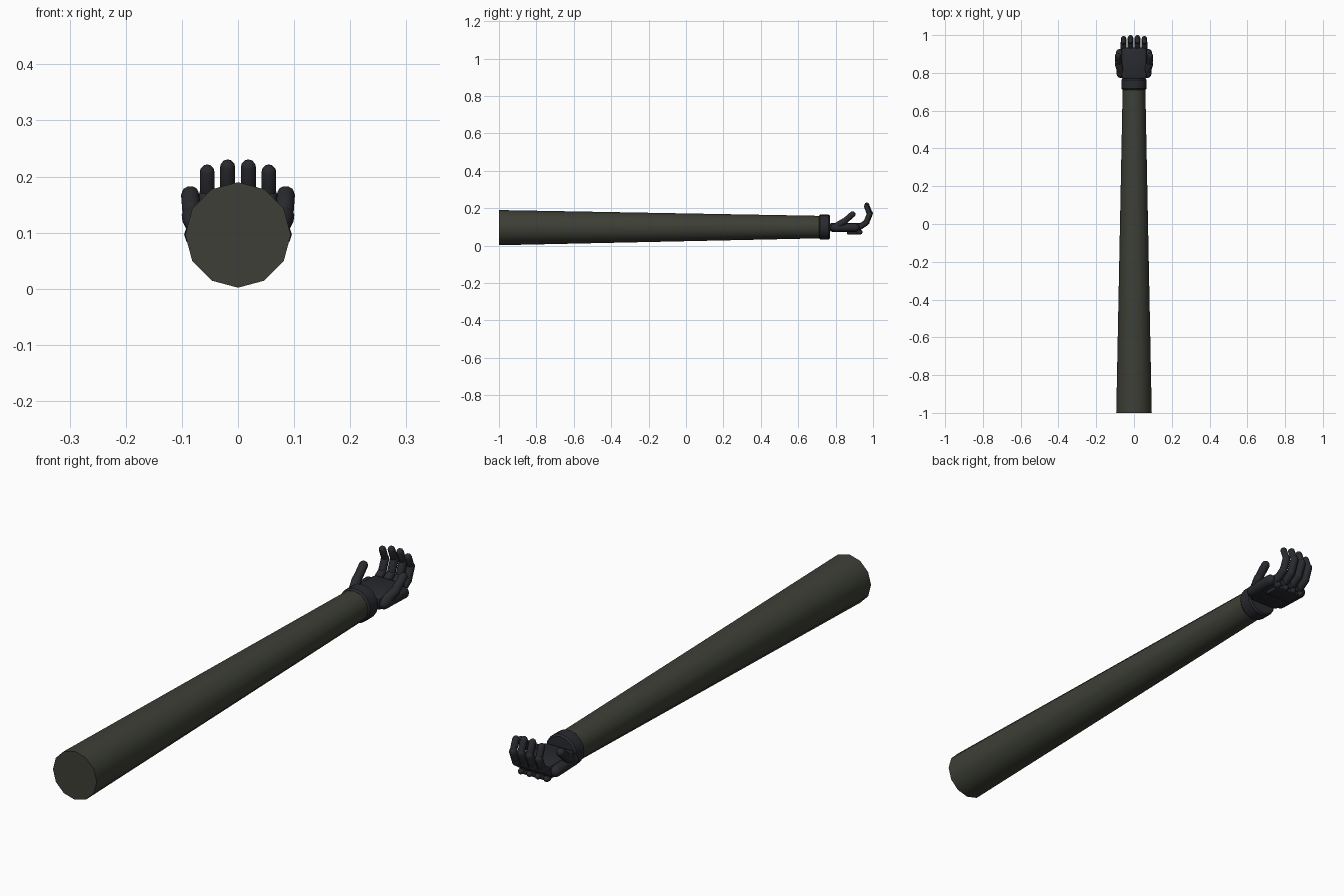
import bpy, bmesh, math
from mathutils import Vector

if "Cube" in bpy.data.objects:
    bpy.data.objects.remove(bpy.data.objects["Cube"])


def material(name, color):
    m = bpy.data.materials.new(name)
    m.diffuse_color = (*color, 1)
    m.use_nodes = True
    m.node_tree.nodes["Principled BSDF"].inputs["Base Color"].default_value = m.diffuse_color
    return m


FABRIC = material("sleeve_fabric", (0.046, 0.05, 0.037))
GLOVE = material("glove", (0.022, 0.023, 0.028))


def finish(name, bm, mat, angle=40):
    bmesh.ops.recalc_face_normals(bm, faces=bm.faces)
    me = bpy.data.meshes.new(name)
    bm.to_mesh(me)
    bm.free()
    me.materials.append(mat)
    ob = bpy.data.objects.new(name, me)
    bpy.context.collection.objects.link(ob)
    bpy.ops.object.select_all(action='DESELECT')
    ob.select_set(True)
    bpy.context.view_layer.objects.active = ob
    bpy.ops.object.shade_smooth_by_angle(angle=math.radians(angle))
    return ob


def rings(bm, start, axis, profile, sides, up=Vector((0, 0, 1))):
    """Closed round body: profile is (distance along axis, radius)."""
    axis = axis.normalized()
    u = axis.cross(up).normalized()
    v = u.cross(axis)
    loops = []
    for d, r in profile:
        loops.append([bm.verts.new(start + axis * d + r * (
            u * math.cos(2 * math.pi * i / sides) + v * math.sin(2 * math.pi * i / sides)))
            for i in range(sides)])
    for a, b in zip(loops, loops[1:]):
        for i in range(sides):
            j = (i + 1) % sides
            bm.faces.new((a[i], a[j], b[j], b[i]))
    bm.faces.new(loops[0][::-1])
    bm.faces.new(loops[-1])


def capsule(bm, a, b, r, sides=10):
    a, b = Vector(a), Vector(b)
    length = (b - a).length
    angles = [math.radians(t) for t in (80, 55, 28, 0)]
    prof = [(-r * math.sin(t), r * math.cos(t)) for t in angles]
    prof += [(length + r * math.sin(t), r * math.cos(t)) for t in reversed(angles)]
    rings(bm, a, b - a, prof, sides)


def box(name, lo, hi, bevel):
    bm = bmesh.new()
    bmesh.ops.create_cube(bm, size=1)
    for v in bm.verts:
        v.co = Vector([l + (c + 0.5) * (h - l) for c, l, h in zip(v.co, lo, hi)])
    bmesh.ops.bevel(bm, geom=bm.edges[:], offset=bevel, segments=2,
                    profile=0.5, affect='EDGES')
    return finish(name, bm, GLOVE)


# Tapered sleeve
Y = Vector((0, 1, 0))
bm = bmesh.new()
rings(bm, Vector((0, -1, 0.096)), Vector((0, 1.72, 0.003)),
      [(0, 0.094), (1.72, 0.06)], 12)
finish("sleeve", bm, FABRIC)

# Wrist cuff
bm = bmesh.new()
rings(bm, Vector((0, 0.71, 0.099)), Y,
      [(0, 0.06), (0.007, 0.066), (0.053, 0.066), (0.06, 0.06)], 16)
finish("wrist_cuff", bm, GLOVE)

# Palm and plate on the back of the hand
box("palm", (-0.068, 0.768, 0.074), (0.068, 0.935, 0.122), 0.012)
box("back_plate", (-0.055, 0.86, 0.06), (0.055, 0.93, 0.08), 0.005)

# Knuckles and curled fingers
for n, x in enumerate((-0.055, -0.0185, 0.0185, 0.055), 1):
    k = 1.0 if abs(x) < 0.03 else 0.93
    path = [(x, 0.925 + k * dy, 0.097 + k * dz) for dy, dz in
            ((0, 0), (0.04, 0.027), (0.0595, 0.075), (0.042, 0.12))]
    bm = bmesh.new()
    for a, b, r in zip(path, path[1:], (0.0165, 0.0155, 0.0135)):
        capsule(bm, a, b, r * (0.5 + 0.5 * k))
    finish(f"finger_{n}", bm, GLOVE, 60)

    bm = bmesh.new()
    capsule(bm, (x, 0.922, 0.072), (x, 0.932, 0.072), 0.012, 8)
    finish(f"knuckle_{n}", bm, GLOVE, 60)

# Opposed thumbs on both sides
for s, side in ((-1, "left"), (1, "right")):
    bm = bmesh.new()
    capsule(bm, (s * 0.066, 0.795, 0.097), (s * 0.082, 0.845, 0.128), 0.019)
    capsule(bm, (s * 0.082, 0.845, 0.128), (s * 0.085, 0.89, 0.167), 0.0165)
    capsule(bm, (s * 0.07, 0.795, 0.097), (s * 0.074, 0.905, 0.097), 0.022)
    finish(f"{side}_thumb", bm, GLOVE, 60)
